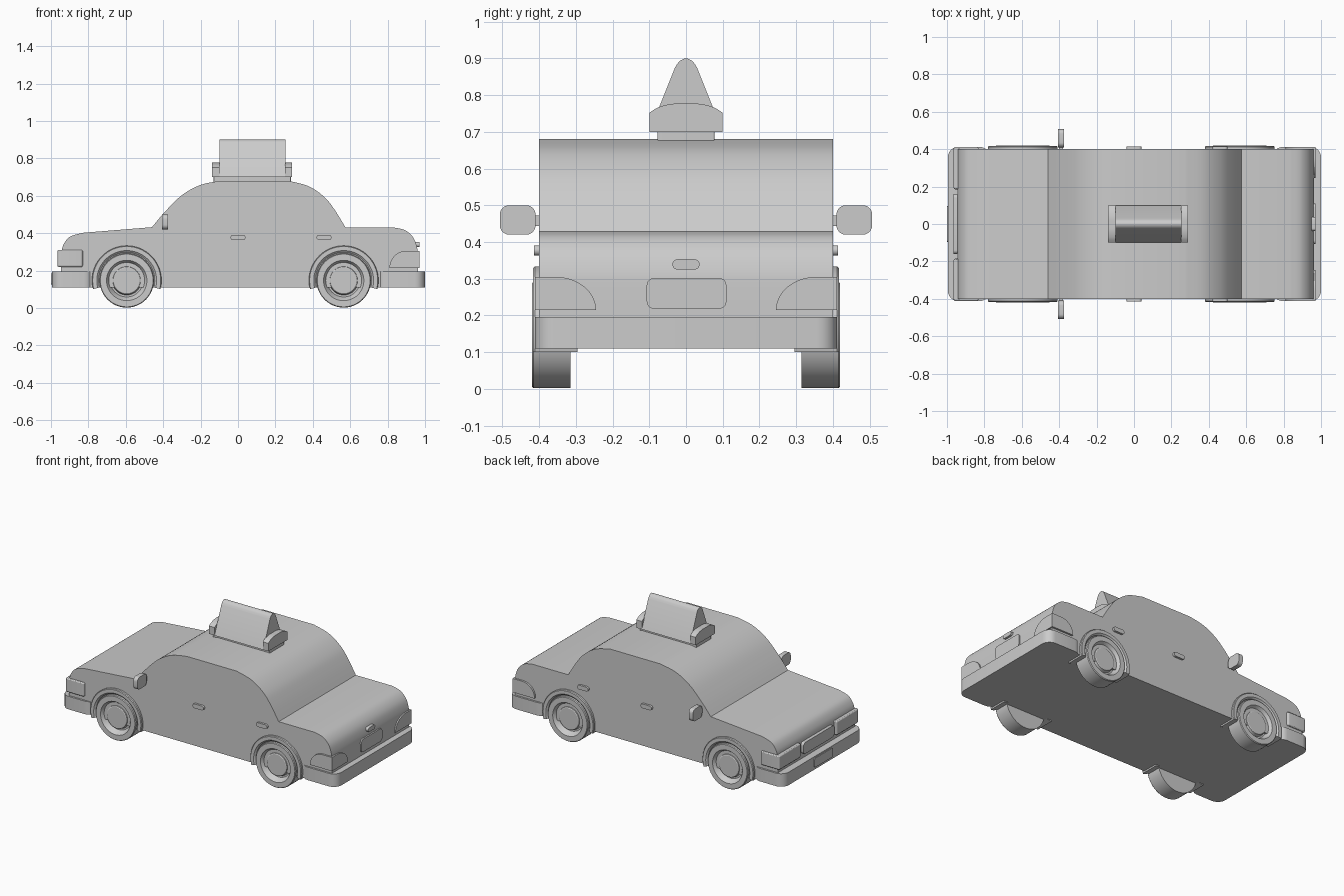
import bpy, bmesh
from math import pi, cos, sin, radians
from mathutils import Vector

if "Cube" in bpy.data.objects:
    bpy.data.objects.remove(bpy.data.objects["Cube"])

grey = bpy.data.materials.new("plain grey")
grey.use_nodes = True
grey.diffuse_color = (0.6, 0.6, 0.6, 1)
grey.node_tree.nodes["Principled BSDF"].inputs["Base Color"].default_value = (0.6, 0.6, 0.6, 1)


def finish(name, bm, smooth=30):
    bmesh.ops.recalc_face_normals(bm, faces=bm.faces)
    mesh = bpy.data.meshes.new(name)
    bm.to_mesh(mesh)
    bm.free()
    mesh.materials.append(grey)
    ob = bpy.data.objects.new(name, mesh)
    bpy.context.collection.objects.link(ob)
    bpy.ops.object.select_all(action="DESELECT")
    ob.select_set(True)
    bpy.context.view_layer.objects.active = ob
    bpy.ops.object.shade_smooth_by_angle(angle=radians(smooth))
    return ob


def prism(name, pts, axis, lo, hi):
    """Extrude a 2D profile along an axis; the profile uses the other two axes in order."""
    def place(p, d):
        co = list(p)
        co.insert("xyz".index(axis), d)
        return co
    bm = bmesh.new()
    face = bm.faces.new([bm.verts.new(place(p, lo)) for p in pts])
    moved = bmesh.ops.extrude_face_region(bm, geom=[face])["geom"]
    offset = Vector(place((0, 0), hi - lo))
    bmesh.ops.translate(bm, vec=offset, verts=[v for v in moved if isinstance(v, bmesh.types.BMVert)])
    return finish(name, bm)


def rounded(u0, u1, v0, v1, r, steps=6):
    """Rounded rectangle outline."""
    pts = []
    corners = [(u1 - r, v1 - r), (u0 + r, v1 - r), (u0 + r, v0 + r), (u1 - r, v0 + r)]
    for q, (cu, cv) in enumerate(corners):
        for i in range(steps + 1):
            a = pi / 2 * (q + i / steps)
            pts.append((cu + r * cos(a), cv + r * sin(a)))
    return pts


def spline(pts, steps=5):
    """Smooth curve through the points."""
    p = [Vector(q) for q in [pts[0], *pts, pts[-1]]]
    out = []
    for a, b, c, d in zip(p, p[1:], p[2:], p[3:]):
        for i in range(steps):
            t = i / steps
            out.append(tuple(0.5 * (2 * b + (c - a) * t + (2 * a - 5 * b + 4 * c - d) * t ** 2
                                    + (3 * b - a - 3 * c + d) * t ** 3)))
    return out + [tuple(pts[-1])]


def quarter(u0, u1, v0, v1, ru, steps=10):
    """Block whose corner at u0, v1 is rounded off elliptically."""
    arc = [(u0 + ru * (1 - cos(pi / 2 * i / steps)), v0 + (v1 - v0) * sin(pi / 2 * i / steps))
           for i in range(steps + 1)]
    return arc + [(u1, v1), (u1, v0)]


def lathe(name, profile, x, z, side, closed, a0=0, a1=2 * pi, steps=48):
    """Turn a (radius, y) profile about a sideways axle."""
    bm = bmesh.new()
    full = a1 - a0 > 6
    rings = [[bm.verts.new((x + r * cos(a), side * y, z + r * sin(a))) for r, y in profile]
             for a in (a0 + (a1 - a0) * i / steps for i in range(steps + (not full)))]
    n = len(profile)
    for k in range(steps):
        p, q = rings[k], rings[(k + 1) % len(rings)]
        for j in range(n if closed else n - 1):
            bm.faces.new((p[j], p[(j + 1) % n], q[(j + 1) % n], q[j]))
    if not closed:
        bm.faces.new([r[0] for r in rings])
        bm.faces.new([r[-1] for r in rings])
    elif not full:
        bm.faces.new(rings[0])
        bm.faces.new(rings[-1])
    return finish(name, bm)


# Body shell: bonnet, cabin and boot in one side profile
bonnet = spline([(-0.945, 0.29), (-0.935, 0.335), (-0.9, 0.38), (-0.83, 0.402)])
cabin = spline([(-0.46, 0.432), (-0.39, 0.515), (-0.3, 0.603), (-0.2, 0.658), (-0.09, 0.68)])
roof_rear = spline([(0.27, 0.68), (0.38, 0.65), (0.465, 0.59), (0.52, 0.52), (0.575, 0.43)])
boot = spline([(0.835, 0.43), (0.895, 0.415), (0.938, 0.375), (0.958, 0.32), (0.962, 0.27)])
prism("body", [(-0.95, 0.11)] + bonnet + cabin + roof_rear + boot + [(0.962, 0.11)], "y", -0.4, 0.4)

# Bumpers with rounded outer corners
prism("front_bumper", rounded(-0.995, -0.77, -0.412, 0.412, 0.055), "z", 0.11, 0.195)
prism("rear_bumper", rounded(0.74, 1.0, -0.412, 0.412, 0.055), "z", 0.11, 0.195)

# Front and rear fittings
prism("front_plate", rounded(-0.095, 0.095, 0.125, 0.185, 0.01), "x", -1.0, -0.98)
prism("grille", rounded(-0.16, 0.16, 0.225, 0.3, 0.02), "x", -0.965, -0.93)
prism("rear_plate", rounded(-0.107, 0.11, 0.218, 0.302, 0.02), "x", 0.95, 0.97)
prism("boot_handle", rounded(-0.037, 0.037, 0.325, 0.353, 0.0139), "x", 0.93, 0.97)

# Wheels, arches, lamps, handles and mirrors on both sides
tyre = [(0.145, 0.315), (0.145, 0.415), (0.141, 0.42), (0.108, 0.42), (0.104, 0.415),
        (0.088, 0.385), (0.078, 0.385), (0.073, 0.405), (0.068, 0.408)]
arch = [(0.15, 0.295), (0.15, 0.408), (0.16, 0.417), (0.182, 0.417), (0.186, 0.412), (0.186, 0.295)]
for side, label in ((1, "left"), (-1, "right")):
    def span(a, b):
        return sorted((side * a, side * b))

    for x, end in ((-0.595, "front"), (0.565, "rear")):
        lathe(f"{label}_{end}_wheel", tyre, x, 0.147, side, False)
        lathe(f"{label}_{end}_arch", arch, x, 0.147, side, True, -0.25, pi + 0.25)

    # Headlamp wraps round the front corner
    head = prism(f"{label}_headlamp", rounded(-0.965, -0.83, *span(0.185, 0.412), 0.012), "z", 0.22, 0.31)
    bevel = head.modifiers.new("soft edges", "BEVEL")
    bevel.width = 0.006
    bevel.segments = 2

    # Tail lamp is a curved outline seen from the rear and from the side
    rear_outline = [(side * u, v) for u, v in quarter(0.245, 0.5, 0.215, 0.305, 0.11)]
    tail = prism(f"{label}_tail_lamp", rear_outline, "x", 0.7, 0.97)
    cutter = prism(f"{label}_tail_cutter", quarter(0.81, 1.1, 0.1, 0.305, 0.08), "y", *span(0.1, 0.412))
    cutter.data.clear_geometry()
    bm = bmesh.new()
    side_outline = quarter(0.81, 1.1, 0.215, 0.305, 0.09)
    loops = [[bm.verts.new((u, y, v - (0.01 if v < 0.22 else 0))) for u, v in side_outline]
             for y in span(0.1, 0.412)]
    for loop in loops:
        bm.faces.new(loop)
    for i in range(len(side_outline)):
        j = (i + 1) % len(side_outline)
        bm.faces.new((loops[0][i], loops[0][j], loops[1][j], loops[1][i]))
    bmesh.ops.recalc_face_normals(bm, faces=bm.faces)
    bm.to_mesh(cutter.data)
    bm.free()
    cut = tail.modifiers.new("side outline", "BOOLEAN")
    cut.operation = "INTERSECT"
    cut.solver = "EXACT"
    cut.object = cutter
    bpy.context.view_layer.objects.active = tail
    bpy.ops.object.modifier_apply(modifier=cut.name)
    bpy.data.objects.remove(cutter)

    for x, end in ((0.0, "front"), (0.46, "rear")):
        prism(f"{label}_{end}_door_handle", rounded(x - 0.04, x + 0.04, 0.363, 0.391, 0.0139),
              "y", *span(0.39, 0.414))

    prism(f"{label}_mirror", rounded(*span(0.41, 0.507), 0.42, 0.5, 0.025), "x", -0.405, -0.375)
    prism(f"{label}_mirror_arm", rounded(*span(0.38, 0.43), 0.443, 0.472, 0.004), "x", -0.4, -0.38)

# Roof sign: base, tent-shaped panel and two end caps
prism("sign_base", rounded(-0.13, 0.283, -0.078, 0.078, 0.005), "z", 0.67, 0.702)
slope = [(0.1, 0.7), (0.03, 0.875)]
crown = spline([(0.03, 0.875), (0.018, 0.892), (0, 0.9), (-0.018, 0.892), (-0.03, 0.875)])
prism("sign_panel", slope[:1] + crown + [(-0.1, 0.7)], "x", -0.1, 0.253)
cap = spline([(0.1, 0.752), (0.075, 0.767), (0.04, 0.776), (0, 0.777),
              (-0.04, 0.776), (-0.075, 0.767), (-0.1, 0.752)])
for x, label in ((-0.14, "front"), (0.25, "rear")):
    prism(f"sign_{label}_cap", [(0.1, 0.7)] + cap + [(-0.1, 0.7)], "x", x, x + 0.04)
